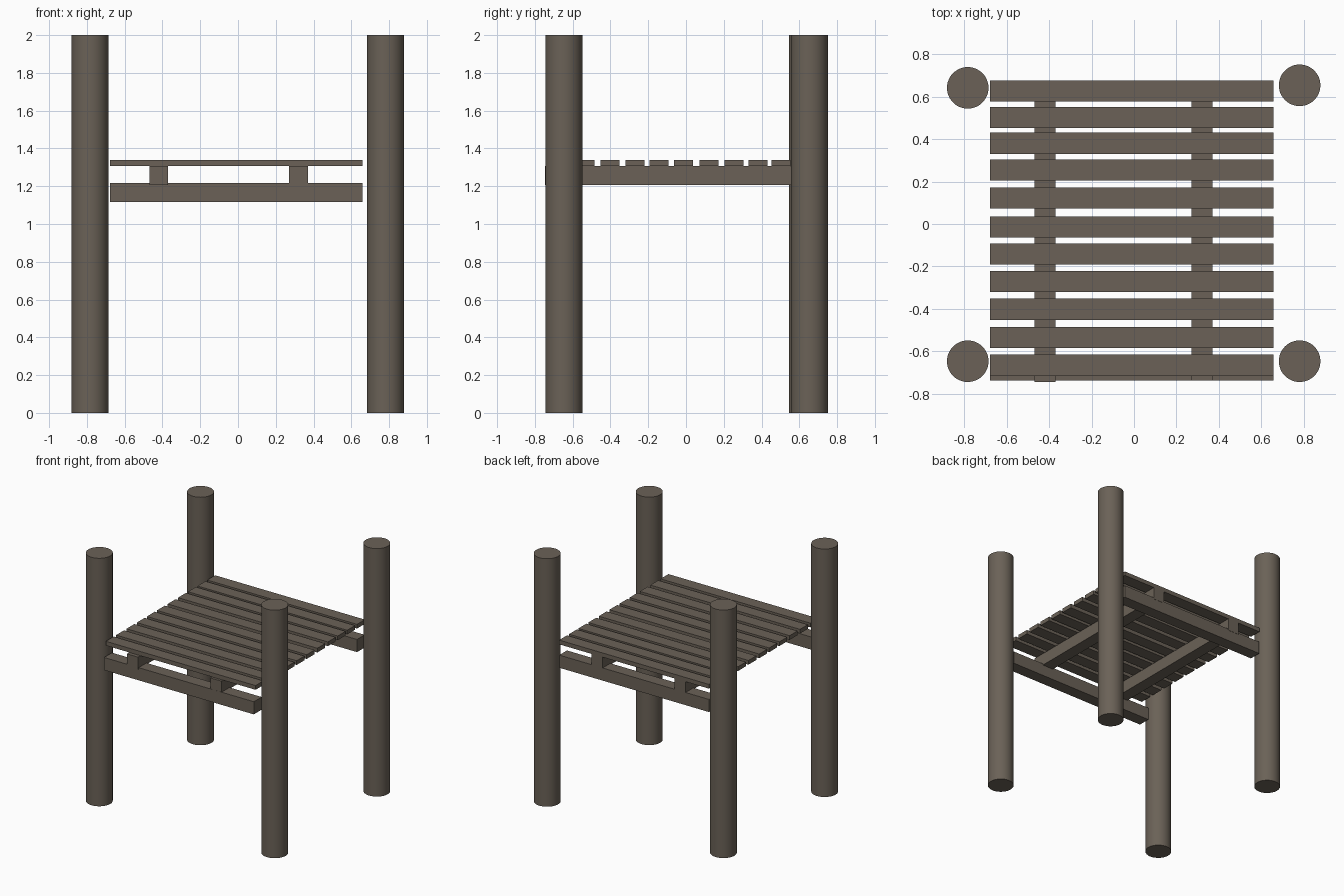
import bpy, bmesh, math
from mathutils import Matrix, Vector

if "Cube" in bpy.data.objects:
    bpy.data.objects.remove(bpy.data.objects["Cube"])

wood = bpy.data.materials.new("weathered wood")
wood.diffuse_color = (0.145, 0.121, 0.095, 1)
wood.use_nodes = True
wood.node_tree.nodes["Principled BSDF"].inputs["Base Color"].default_value = wood.diffuse_color


def finish(name, bm):
    mesh = bpy.data.meshes.new(name)
    bm.to_mesh(mesh)
    bm.free()
    mesh.materials.append(wood)
    obj = bpy.data.objects.new(name, mesh)
    bpy.context.collection.objects.link(obj)
    return obj


def box(name, lo, hi):
    lo, hi = Vector(lo), Vector(hi)
    bm = bmesh.new()
    bmesh.ops.create_cube(bm, size=1, matrix=Matrix.Translation((lo + hi) / 2)
                          @ Matrix.Diagonal((*(hi - lo), 1)))
    return finish(name, bm)


def post(name, x, y, radius=0.098, height=2.0):
    bm = bmesh.new()
    bmesh.ops.create_cone(bm, cap_ends=True, segments=48, radius1=radius, radius2=radius,
                          depth=height, matrix=Matrix.Translation((x, y, height / 2)))
    for f in bm.faces:
        f.smooth = abs(f.normal.z) < 0.5
    for e in bm.edges:
        e.smooth = e.calc_face_angle(0) < math.radians(40)
    return finish(name, bm)


# four round corner posts
post("front_left_post", -0.784, -0.647)
post("front_right_post", 0.781, -0.647)
post("back_left_post", -0.784, 0.642)
post("back_right_post", 0.781, 0.654)

X0, X1 = -0.678, 0.658

# cross beams at front and back
box("front_beam", (X0, -0.738, 1.116), (X1, -0.638, 1.218))
box("back_beam", (X0, 0.577, 1.116), (X1, 0.675, 1.218))

# joists resting on the beams
box("left_joist", (-0.469, -0.746, 1.206), (-0.370, 0.677, 1.306))
box("right_joist", (0.271, -0.737, 1.206), (0.370, 0.677, 1.306))

# deck slats, slightly irregular spacing
slat_ys = [0.627, 0.502, 0.381, 0.255, 0.122, -0.014, -0.142, -0.271, -0.402, -0.535, -0.666]
for i, y in enumerate(slat_ys):
    box(f"deck_slat_{i + 1}", (X0, y - 0.05, 1.306), (X1, y + 0.05, 1.340))
